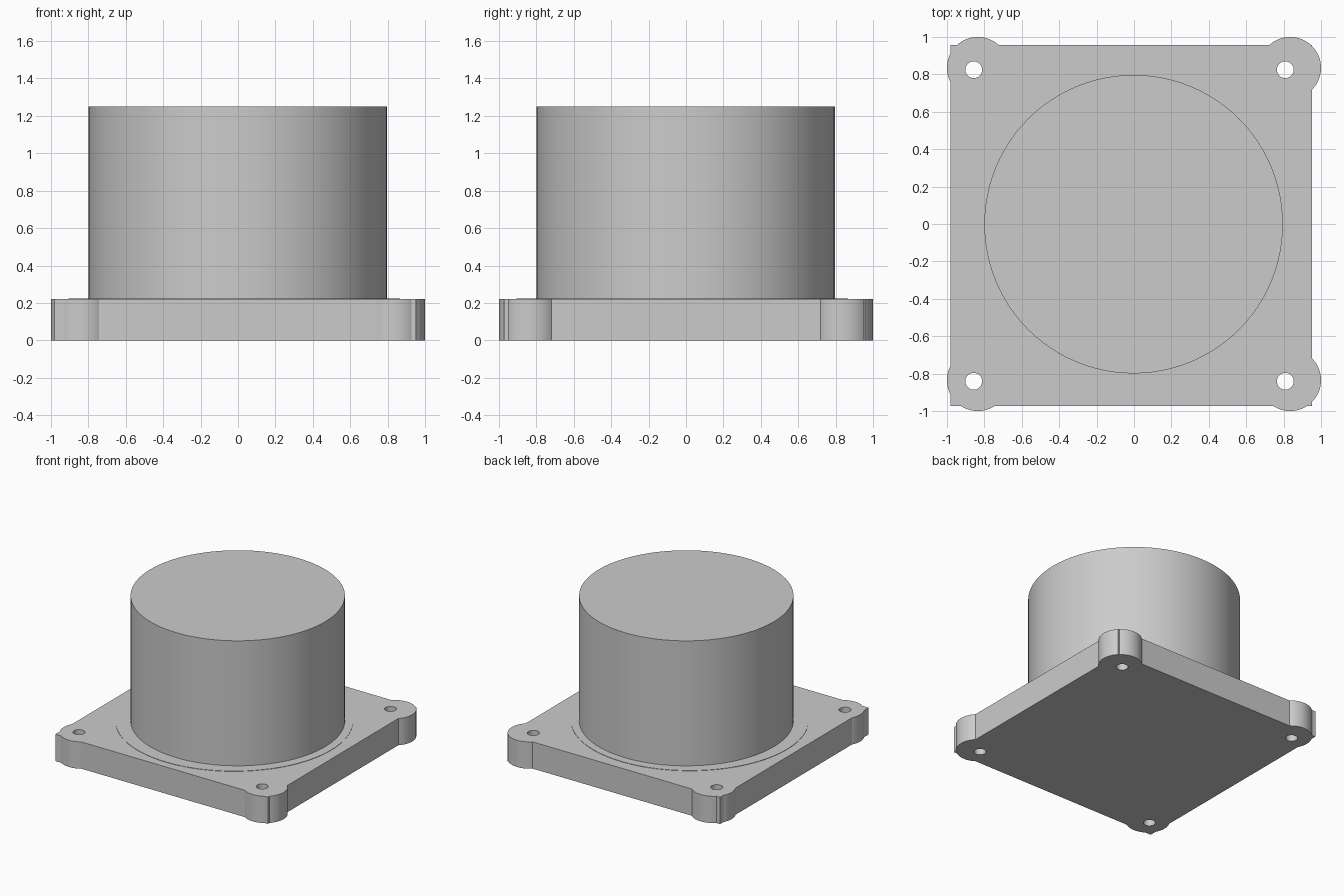
import bpy
import math

cube = bpy.data.objects.get("Cube")
if cube:
    bpy.data.objects.remove(cube, do_unlink=True)

PLATE_TOP = 0.22
CORNERS = [(sx, sy) for sx in (-1, 1) for sy in (-1, 1)]

grey = bpy.data.materials.new("light grey")
grey.use_nodes = True
colour = (0.6, 0.6, 0.6, 1)
grey.diffuse_color = colour
grey.node_tree.nodes["Principled BSDF"].inputs["Base Color"].default_value = colour


def cylinder(name, x, y, radius, z0, z1, sides=64):
    bpy.ops.mesh.primitive_cylinder_add(
        vertices=sides, radius=radius, depth=z1 - z0, location=(x, y, (z0 + z1) / 2))
    obj = bpy.context.object
    obj.name = name
    obj.data.materials.append(grey)
    return obj


def combine(target, tool, operation):
    mod = target.modifiers.new(operation.lower(), 'BOOLEAN')
    mod.operation = operation
    mod.solver = 'EXACT'
    mod.object = tool
    bpy.context.view_layer.objects.active = target
    bpy.ops.object.modifier_apply(modifier=mod.name)
    bpy.data.objects.remove(tool, do_unlink=True)


def smooth(obj):
    bpy.ops.object.select_all(action='DESELECT')
    obj.select_set(True)
    bpy.context.view_layer.objects.active = obj
    bpy.ops.object.shade_smooth_by_angle(angle=math.radians(25))


# Square mounting plate, slightly off centre
left, right, front, back = -0.98, 0.953, -0.972, 0.957
bpy.ops.mesh.primitive_cube_add(
    size=1, location=((left + right) / 2, (front + back) / 2, PLATE_TOP / 2))
plate = bpy.context.object
plate.name = "mounting_plate"
plate.scale = (right - left, back - front, PLATE_TOP)
bpy.ops.object.transform_apply(location=True, rotation=False, scale=True)
plate.data.materials.append(grey)

# Round corner lugs
for sx, sy in CORNERS:
    combine(plate, cylinder("corner_lug", sx * 0.835, sy * 0.835, 0.165, 0, PLATE_TOP), 'UNION')

# Bolt holes through the corners
for sx, sy in CORNERS:
    hole = cylinder("bolt_hole", sx * 0.833 - 0.024, sy * 0.833 - 0.008, 0.045,
                    -0.1, PLATE_TOP + 0.1, 32)
    combine(plate, hole, 'DIFFERENCE')
smooth(plate)

# Thin raised disc under the body
smooth(cylinder("raised_disc", -0.02, -0.02, 0.885, PLATE_TOP - 0.05, PLATE_TOP + 0.003, 96))

# Main round body
smooth(cylinder("round_body", -0.002, -0.001, 0.798, PLATE_TOP - 0.05, 1.25, 96))
